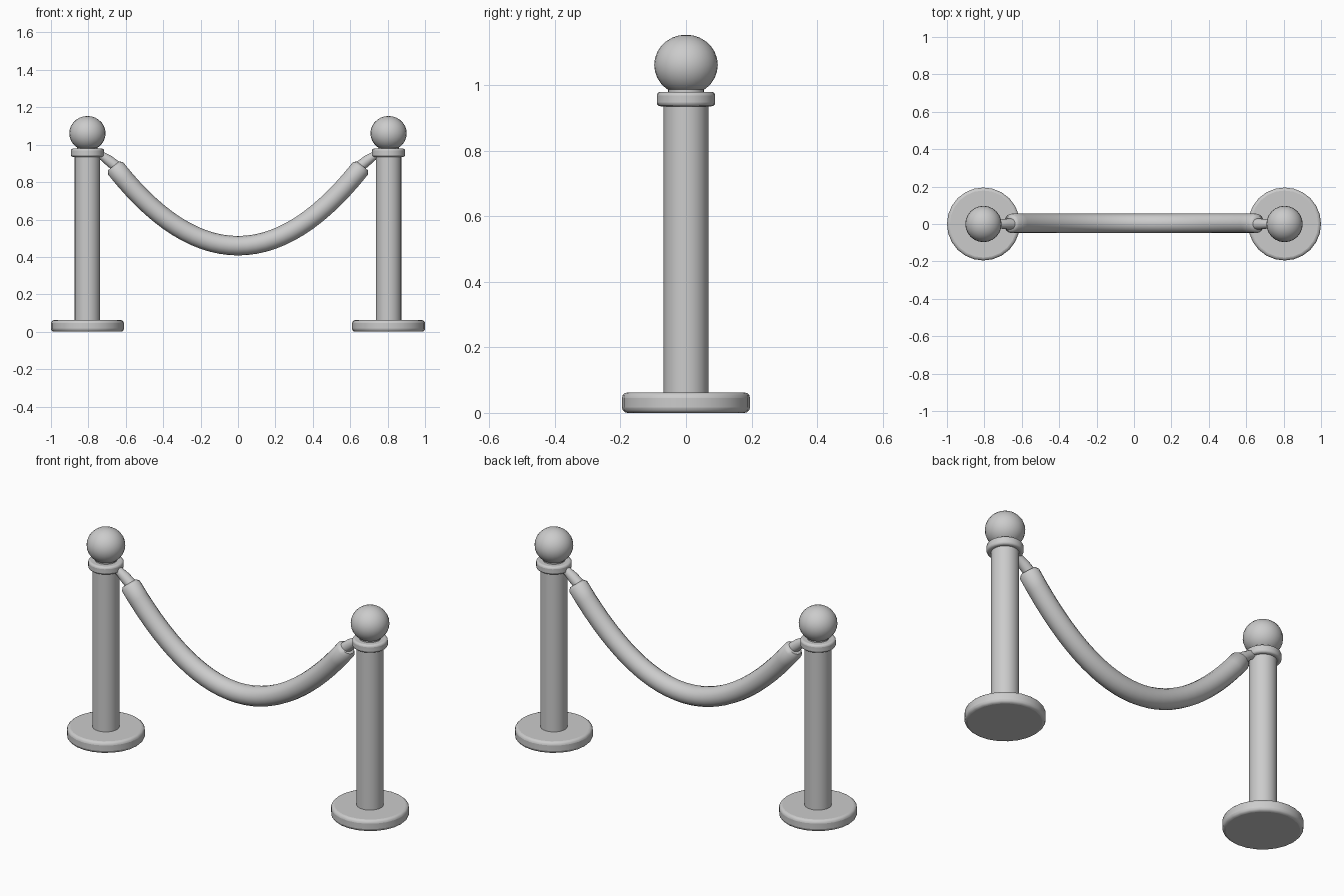
import bpy
import math
from mathutils import Vector

cube = bpy.data.objects.get("Cube")
if cube:
    bpy.data.objects.remove(cube, do_unlink=True)

GREY = (0.6, 0.6, 0.6, 1.0)
grey = bpy.data.materials.new("light_grey")
grey.use_nodes = True
grey.diffuse_color = GREY
grey.node_tree.nodes["Principled BSDF"].inputs["Base Color"].default_value = GREY

POST_X = 0.805


def finish(obj, name, angle=50):
    obj.name = name
    obj.data.materials.append(grey)
    bpy.ops.object.select_all(action='DESELECT')
    obj.select_set(True)
    bpy.context.view_layer.objects.active = obj
    bpy.ops.object.shade_smooth_by_angle(angle=math.radians(angle))
    return obj


def disc(name, x, radius, bottom, top, bevel=0.0, sides=24):
    bpy.ops.mesh.primitive_cylinder_add(vertices=sides, radius=radius, depth=top - bottom,
                                        location=(x, 0, (bottom + top) / 2))
    obj = finish(bpy.context.object, name)
    if bevel:
        mod = obj.modifiers.new("rounded_edge", 'BEVEL')
        mod.width = bevel
        mod.segments = 3
        mod.limit_method = 'ANGLE'
    return obj


def tube(name, rings, sides=16):
    """Sweep circles of given (point, radius) in the xz plane, capping both ends."""
    points = [Vector(p) for p, r in rings]
    verts, faces = [], []
    for i, (p, r) in enumerate(rings):
        along = (points[min(i + 1, len(points) - 1)] - points[max(i - 1, 0)]).normalized()
        across = Vector((0, 1, 0))
        up = along.cross(across)
        for k in range(sides):
            a = math.tau * k / sides
            verts.append(points[i] + r * (math.cos(a) * across + math.sin(a) * up))
    for i in range(len(rings) - 1):
        for k in range(sides):
            a, b = i * sides + k, i * sides + (k + 1) % sides
            faces.append((a, a + sides, b + sides, b))
    faces.append(tuple(range(sides)))
    faces.append(tuple(reversed(range(len(verts) - sides, len(verts)))))
    mesh = bpy.data.meshes.new(name)
    mesh.from_pydata(verts, [], faces)
    obj = bpy.data.objects.new(name, mesh)
    bpy.context.collection.objects.link(obj)
    return finish(obj, name)


def rope_point(x):
    return (x, 0.003, 0.46 + 0.965 * x * x)


# Two posts, each with base, shaft, collar, ball and rope connector
for side, s in (("left", 1), ("right", -1)):
    x = s * POST_X
    disc(side + "_base", x, 0.195, 0.0, 0.062, 0.016)
    disc(side + "_shaft", x, 0.068, 0.05, 0.95)
    disc(side + "_collar", x, 0.089, 0.935, 0.979, 0.011)
    disc(side + "_neck", x, 0.055, 0.97, 1.0)
    bpy.ops.mesh.primitive_uv_sphere_add(segments=24, ring_count=14, radius=0.097,
                                         location=(x, 0, 1.061))
    ball = finish(bpy.context.object, side + "_ball")
    ball.scale.z = 0.95
    tube(side + "_connector", [((s * 0.64, 0, 0.875), 0.03), ((s * 0.69, 0, 0.915), 0.028),
                               ((s * 0.72, 0, 0.936), 0.023), ((s * 0.76, 0, 0.955), 0.023)])

# Sagging rope with softly rounded ends
END = 0.655
STEPS = 28
rope = [(rope_point(END * (2 * i / STEPS - 1)), 0.052) for i in range(STEPS + 1)]
tips = [(rope_point(s * (END + 0.010)), 0.038) for s in (-1, 1)]
tube("rope", [tips[0]] + rope + [tips[1]])
